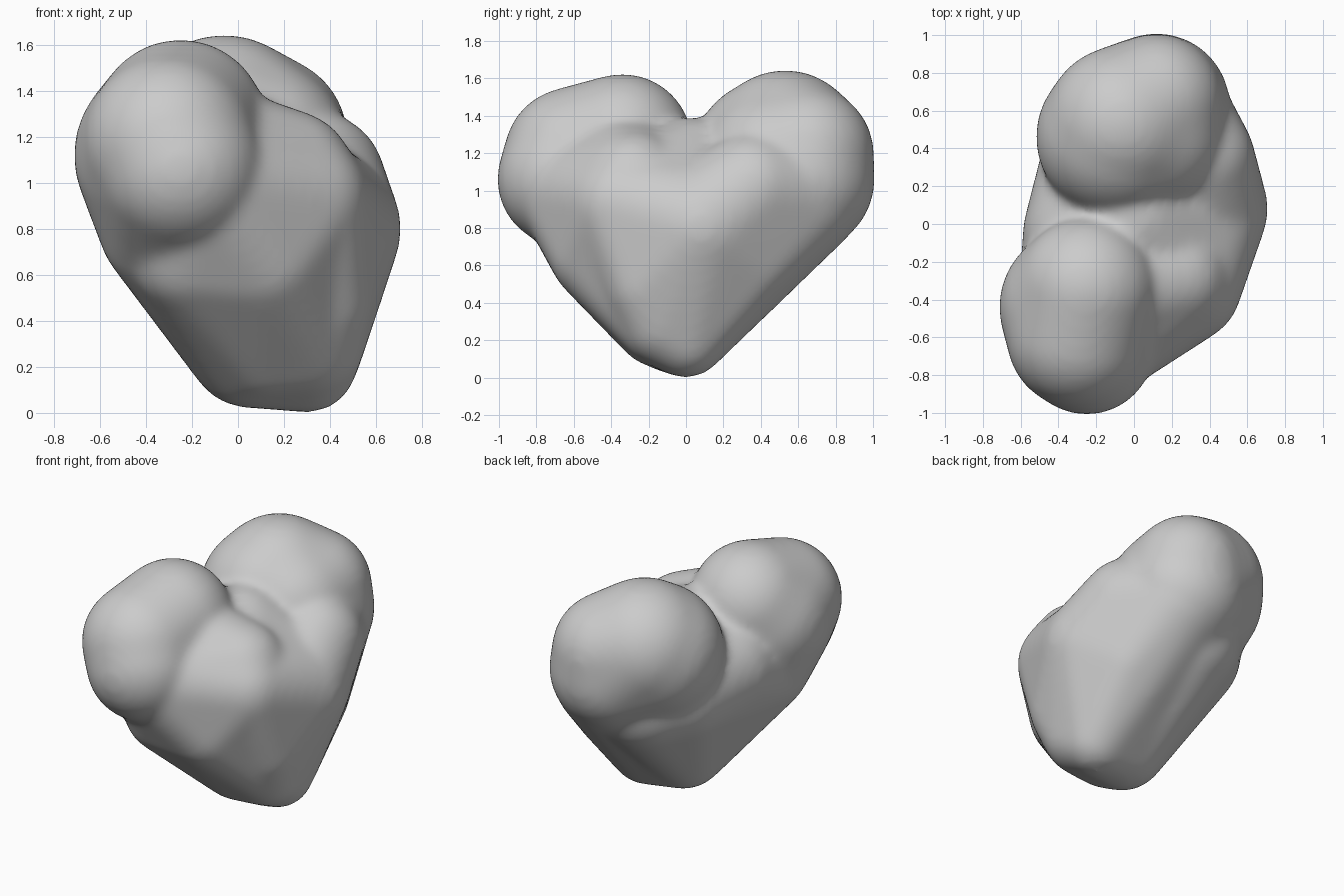
import bpy
import bmesh
from mathutils import Matrix

cube = bpy.data.objects.get("Cube")
if cube:
    bpy.data.objects.remove(cube, do_unlink=True)

grey = bpy.data.materials.new("plain_grey")
grey.use_nodes = True
colour = (0.6, 0.6, 0.6, 1)
grey.diffuse_color = colour
grey.node_tree.nodes["Principled BSDF"].inputs["Base Color"].default_value = colour


def add_hull(target, balls):
    """Add the skin stretched over a few balls (x, y, z, radius) to target."""
    bm = bmesh.new()
    for x, y, z, r in balls:
        bmesh.ops.create_icosphere(bm, subdivisions=4, radius=r,
                                   matrix=Matrix.Translation((x, y, z)))
    hull = bmesh.ops.convex_hull(bm, input=bm.verts)
    inner = {v for v in hull["geom_interior"] if isinstance(v, bmesh.types.BMVert)}
    inner |= {v for v in hull["geom_unused"] if isinstance(v, bmesh.types.BMVert)}
    bmesh.ops.delete(bm, geom=list(inner), context="VERTS")
    part = bpy.data.meshes.new("part")
    bm.to_mesh(part)
    bm.free()
    target.from_mesh(part)
    bpy.data.meshes.remove(part)


# Balls shared between the masses
tip = (0.05, -0.05, 0.29, 0.27)
heel = (0.3, 0.0, 0.22, 0.22)
toe = (0.3, -0.12, 0.31, 0.25)
saddle = (0.0, 0.03, 1.07, 0.32)
flank = (0.36, 0.08, 0.8, 0.35)
bulge = (0.27, -0.33, 0.92, 0.3)
brow = (0.21, -0.28, 1.02, 0.3)
belly = (0.1, -0.45, 0.67, 0.28)
jaw = (-0.3, -0.37, 0.82, 0.31)

masses = [
    # front lobe
    [(-0.29, -0.44, 1.12, 0.425), (-0.25, -0.34, 1.25, 0.375),
     (-0.3, -0.6, 1.18, 0.375), (-0.25, -0.65, 1.06, 0.36), jaw],
    # back lobe
    [(-0.09, 0.46, 1.17, 0.43), (-0.06, 0.53, 1.23, 0.415),
     (0.08, 0.48, 1.13, 0.41), (0.12, 0.65, 1.2, 0.355),
     (0.12, 0.62, 1.06, 0.39), tip],
    # shelf around the left of the back lobe
    [(0.15, 0.6, 0.98, 0.35), (0.34, 0.35, 1.01, 0.3),
     (0.3, 0.33, 0.62, 0.25), flank, heel, tip],
    # front face, from the lobe over the belly to the left flank
    [(-0.13, -0.54, 0.96, 0.34), (-0.15, -0.34, 1.08, 0.36),
     (-0.2, -0.47, 0.69, 0.27), (0.1, -0.16, 0.27, 0.21),
     bulge, brow, belly, toe, tip],
    # left flank below the saddle
    [bulge, flank, saddle, (0.34, -0.2, 0.5, 0.25), toe, heel, tip],
    # right wall joining both lobes
    [(-0.24, -0.05, 0.92, 0.35), (-0.14, 0.3, 0.87, 0.36),
     (-0.02, 0.45, 0.85, 0.36), jaw, saddle, tip],
]

bm = bmesh.new()
for balls in masses:
    add_hull(bm, balls)
mesh = bpy.data.meshes.new("heart_body")
bm.to_mesh(mesh)
bm.free()
mesh.materials.append(grey)
body = bpy.data.objects.new("heart_body", mesh)
bpy.context.collection.objects.link(body)

# Fuse the masses into one skin and soften the creases
fuse = body.modifiers.new("fuse", "REMESH")
fuse.mode = "VOXEL"
fuse.voxel_size = 0.025
fuse.use_smooth_shade = True
soften = body.modifiers.new("soften", "SMOOTH")
soften.factor = 0.5
soften.iterations = 18
